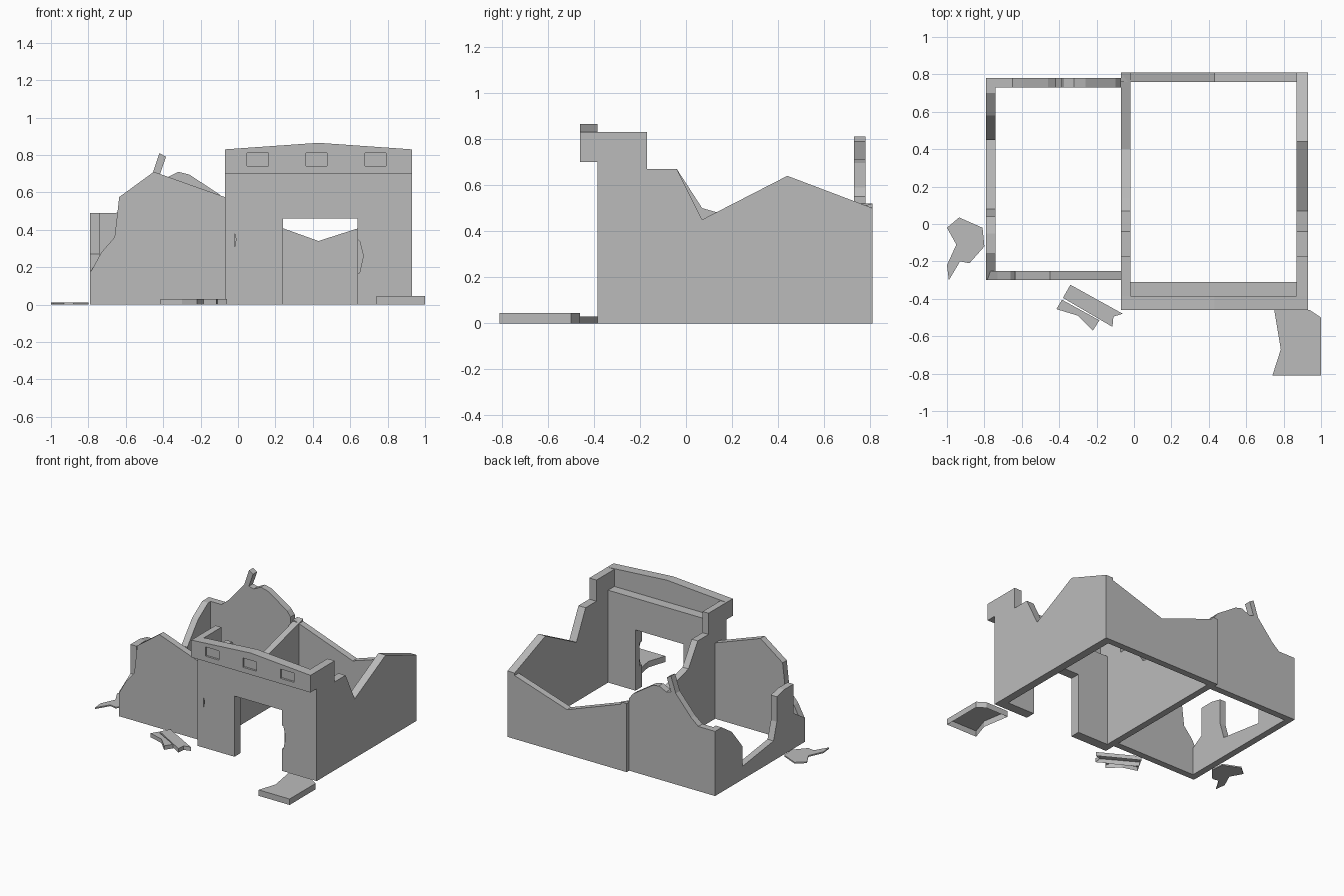
import bpy
import bmesh

if "Cube" in bpy.data.objects:
    bpy.data.objects.remove(bpy.data.objects["Cube"], do_unlink=True)

GREY = (0.5, 0.5, 0.5, 1.0)
stone = bpy.data.materials.new("stone_grey")
stone.use_nodes = True
stone.diffuse_color = GREY
stone.node_tree.nodes["Principled BSDF"].inputs["Base Color"].default_value = GREY


def slab(name, axis, outline, start, end, open_bottom=False):
    """Extrude a flat outline along an axis from start to end."""
    place = {
        "x": lambda p, d: (d, p[0], p[1]),
        "y": lambda p, d: (p[0], d, p[1]),
        "z": lambda p, d: (p[0], p[1], d),
    }[axis]
    bm = bmesh.new()
    first = [bm.verts.new(place(p, start)) for p in outline]
    last = [bm.verts.new(place(p, end)) for p in outline]
    base = bm.faces.new(first)
    bm.faces.new(last)
    for i in range(len(outline)):
        j = (i + 1) % len(outline)
        bm.faces.new((first[i], first[j], last[j], last[i]))
    bmesh.ops.recalc_face_normals(bm, faces=bm.faces)
    if open_bottom:
        bmesh.ops.delete(bm, geom=[base], context="FACES_ONLY")
    mesh = bpy.data.meshes.new(name)
    bm.to_mesh(mesh)
    bm.free()
    mesh.materials.append(stone)
    obj = bpy.data.objects.new(name, mesh)
    bpy.context.collection.objects.link(obj)
    return obj


def carve(target, name, outline, start, end):
    """Cut a shallow recess into a wall that faces the front."""
    cutter = slab(name, "y", outline, start, end)
    cutter.hide_render = True
    cutter.hide_set(True)
    cutter.display_type = "WIRE"
    mod = target.modifiers.new(name, "BOOLEAN")
    mod.operation = "DIFFERENCE"
    mod.solver = "EXACT"
    mod.object = cutter


T = 0.05                      # wall thickness
L, R, BACK = -0.07, 0.93, 0.81
FRONT, LIP, EAVE = -0.385, -0.46, 0.70

# Large room: side walls share the stepped shape under the parapet
step = [(-0.04, 0.67), (-0.17, 0.67), (-0.17, 0.83), (LIP, 0.83),
        (LIP, EAVE), (FRONT, EAVE)]
foot = [(FRONT, 0), (BACK, 0)]
slab("large_room_left_side_wall", "x",
     foot + [(BACK, 0.50), (0.44, 0.64), (0.07, 0.45)] + step, R - 0.06, R)
slab("large_room_right_side_wall", "x",
     foot + [(BACK, 0.52), (0.40, 0.41), (0.14, 0.48), (0.07, 0.50)] + step, L, L + T)
slab("large_room_back_wall", "y",
     [(L, 0), (R, 0), (R, 0.50), (0.43, 0.34), (L, 0.52)], BACK - T, BACK)

# Front wall with doorway and chipped edges
front = slab("large_room_front_wall", "y",
             [(L, 0), (0.24, 0), (0.24, 0.46), (0.64, 0.46), (0.64, 0),
              (R, 0), (R, EAVE), (L, EAVE)], FRONT, -0.31)
carve(front, "corner_chip_cutter",
      [(-0.1, 0.52), (-0.04, 0.46), (-0.01, 0.35), (-0.03, 0.24), (-0.1, 0.18)],
      -0.5, FRONT + 0.015)
carve(front, "door_chip_cutter",
      [(0.6, 0.37), (0.65, 0.34), (0.67, 0.26), (0.65, 0.17), (0.6, 0.16)],
      -0.5, FRONT + 0.03)

# Overhanging parapet with shallow square recesses
parapet = slab("parapet", "y",
               [(L, EAVE), (R, EAVE), (R, 0.83), (0.43, 0.865), (L, 0.83)], LIP, -0.385)
for i in range(3):
    x = 0.105 + 0.315 * i
    carve(parapet, f"recess_cutter_{i}",
          [(x - 0.057, 0.74), (x + 0.057, 0.74), (x + 0.057, 0.81), (x - 0.057, 0.81)],
          -0.6, LIP + 0.015)

# Small ruined room
S, N, W = -0.30, 0.78, -0.79
slab("small_room_front_wall", "y",
     [(W, 0), (L, 0), (L, 0.575), (-0.45, 0.71), (-0.635, 0.575),
      (-0.66, 0.36), (-0.73, 0.28), (W, 0.17)], S, S + T)
slab("small_room_back_wall", "y",
     [(W, 0), (L, 0), (L, 0.55), (-0.10, 0.59), (-0.26, 0.695), (-0.32, 0.71),
      (-0.38, 0.68), (-0.42, 0.69), (-0.385, 0.79), (-0.42, 0.81), (-0.46, 0.69),
      (-0.59, 0.54), (-0.65, 0.49), (W, 0.49)], N - T, N)
slab("small_room_side_wall", "x",
     [(S, 0), (N, 0), (N, 0.49), (0.70, 0.49), (0.58, 0.41), (0.45, 0.25),
      (0.45, 0.10), (0.08, 0.15), (0.04, 0.28), (0.04, 0.47), (-0.05, 0.49),
      (-0.16, 0.49), (-0.16, 0.27), (S, 0.18)], W, W + T)

# Rubble on the ground
slab("fallen_slab", "z",
     [(0.75, -0.46), (0.94, -0.46), (1, -0.50), (1, -0.81), (0.74, -0.81),
      (0.785, -0.67)], 0, 0.045, True)
slab("fallen_plank_rear", "z",
     [(-0.34, -0.325), (-0.06, -0.48), (-0.11, -0.495), (-0.115, -0.55),
      (-0.38, -0.395)], 0, 0.03, True)
slab("fallen_plank_front", "z",
     [(-0.385, -0.405), (-0.185, -0.515), (-0.22, -0.57), (-0.30, -0.49),
      (-0.415, -0.455)], 0, 0.03, True)
slab("flat_shard", "z",
     [(-0.99, -0.30), (-0.93, -0.20), (-0.88, -0.21), (-0.80, -0.12), (-0.81, -0.02),
      (-0.935, 0.035), (-1, -0.02), (-0.95, -0.11), (-1, -0.22)], 0, 0.01)
